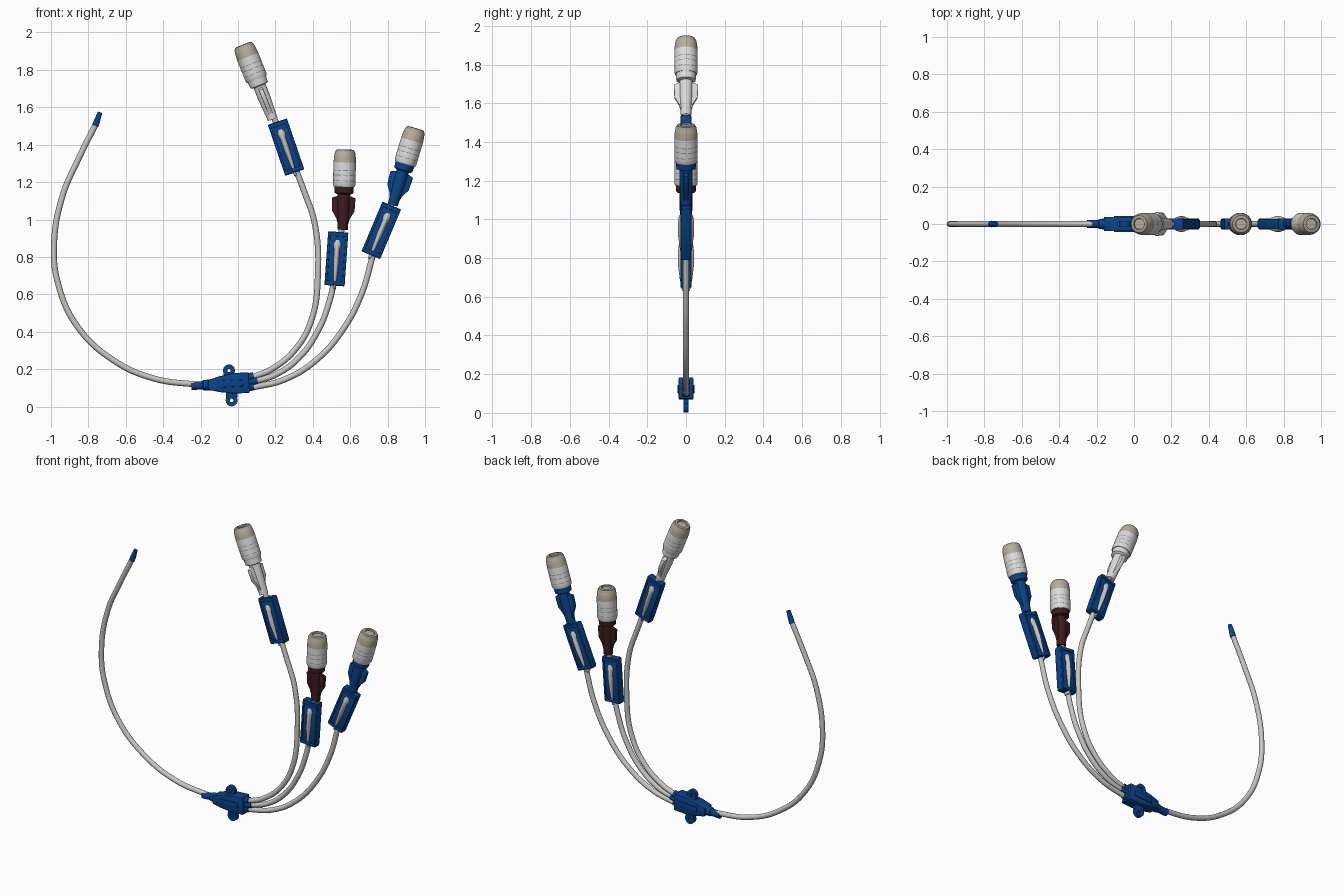
import bpy, bmesh, math
from mathutils import Matrix

if "Cube" in bpy.data.objects:
    bpy.data.objects.remove(bpy.data.objects["Cube"])


def material(name, rgb):
    m = bpy.data.materials.new(name)
    m.use_nodes = True
    m.diffuse_color = (*rgb, 1)
    bsdf = m.node_tree.nodes["Principled BSDF"]
    bsdf.inputs["Base Color"].default_value = (*rgb, 1)
    bsdf.inputs["Roughness"].default_value = 0.5
    return m


BLUE = material("blue plastic", (0.003, 0.056, 0.25))
TUBE = material("grey tubing", (0.58, 0.57, 0.55))
WHITE = material("white plastic", (0.71, 0.71, 0.71))
BEIGE = material("beige cap", (0.47, 0.42, 0.33))
RIM = material("grey cap rim", (0.36, 0.34, 0.31))
BROWN = material("dark brown plastic", (0.046, 0.012, 0.013))
MARK = material("grey marking", (0.25, 0.25, 0.26))
parts = []


def frame(x, z, tilt=0, spin=0):
    """Local z leans towards +x by tilt; spin turns about local z."""
    return (Matrix.Translation((x, 0, z)) @ Matrix.Rotation(tilt, 4, 'Y')
            @ Matrix.Rotation(spin, 4, 'Z'))


def finish(name, bm, where, mats, bevel=0):
    bmesh.ops.recalc_face_normals(bm, faces=bm.faces)
    me = bpy.data.meshes.new(name)
    bm.to_mesh(me)
    bm.free()
    ob = bpy.data.objects.new(name, me)
    bpy.context.collection.objects.link(ob)
    ob.matrix_world = where
    for m in mats:
        me.materials.append(m)
    if bevel:
        b = ob.modifiers.new("bevel", 'BEVEL')
        b.width, b.segments = bevel, 2
    parts.append(ob)
    return ob


def lathe(name, profile, where, *mats, squash=1, sides=32):
    bm = bmesh.new()
    vs = [bm.verts.new((r, 0, z)) for r, z in profile]
    es = [bm.edges.new(p) for p in zip(vs, vs[1:])]
    bmesh.ops.spin(bm, geom=vs + es, cent=(0, 0, 0), axis=(0, 0, 1),
                   angle=math.tau, steps=sides, use_duplicate=False)
    bmesh.ops.remove_doubles(bm, verts=bm.verts, dist=1e-5)
    bmesh.ops.scale(bm, vec=(squash, 1, 1), verts=bm.verts)
    return finish(name, bm, where, mats)


def plate(name, outline, half, where, mat, bevel=0.003):
    """Outline in local x, z, extruded to +-half in y."""
    bm = bmesh.new()
    f = bm.faces.new([bm.verts.new((x, -half, z)) for x, z in outline])
    new = bmesh.ops.extrude_face_region(bm, geom=[f])["geom"]
    bmesh.ops.translate(bm, vec=(0, 2 * half, 0),
                        verts=[v for v in new if isinstance(v, bmesh.types.BMVert)])
    return finish(name, bm, where, [mat], bevel)


def box(name, w, half, h, where, mat, at=(0, 0), bevel=0.003):
    x, z = at
    pts = [(x + i * w / 2, z + k * h / 2) for i, k in ((-1, -1), (1, -1), (1, 1), (-1, 1))]
    return plate(name, pts, half, where, mat, bevel)


def tube(name, points, radius):
    cu = bpy.data.curves.new(name, 'CURVE')
    cu.dimensions = '3D'
    cu.bevel_depth, cu.bevel_resolution, cu.resolution_u = radius, 4, 10
    cu.use_fill_caps = True
    sp = cu.splines.new('BEZIER')
    sp.bezier_points.add(len(points) - 1)
    for p, (x, z) in zip(sp.bezier_points, points):
        p.co = (x, 0, z)
        p.handle_left_type = p.handle_right_type = 'AUTO'
    ob = bpy.data.objects.new(name, cu)
    bpy.context.collection.objects.link(ob)
    cu.materials.append(TUBE)
    parts.append(ob)


def clamp(name, x, z, tilt):
    w = frame(x, z, tilt)
    box(name + "_plate", 0.108, 0.022, 0.288, w, BLUE)
    for s in (-1, 1):
        box(name + "_end_ridge", 0.1, 0.029, 0.02, w, BLUE, (0, s * 0.13))
        box(name + "_side_rail", 0.012, 0.028, 0.27, w, BLUE, (s * 0.046, 0))
    # tubing pressed into an oval through the clamp, with a rounded upper end
    lathe(name + "_pinched_tube",
          [(0, -0.17), (0.02, -0.16), (0.032, -0.1), (0.042, -0.02), (0.042, 0.04),
           (0.037, 0.08), (0.025, 0.1), (0, 0.108)], w, TUBE, squash=0.42, sides=24)
    lathe(name + "_tube_bulb",
          [(0, 0.01), (0.022, 0.03), (0.034, 0.06), (0.036, 0.08), (0.026, 0.1), (0, 0.11)],
          w, TUBE, squash=0.72, sides=24)


def connector(name, x, z, tilt, spin, body):
    w = frame(x, z, tilt, spin)
    lathe(name + "_luer",
          [(0, 0), (0.027, 0), (0.03, 0.06), (0.034, 0.13), (0.034, 0.19),
           (0.05, 0.196), (0.053, 0.24), (0, 0.24)], w, body)
    wing = [(0.025, 0.02), (0.036, 0.06), (0.06, 0.1), (0.063, 0.17), (0.035, 0.18)]
    plate(name + "_luer_wings", wing + [(-a, b) for a, b in reversed(wing)], 0.012, w, body)
    # cap: white skirt with dashed lines, beige crown, grey rim round a shallow well
    lines = [0.26, 0.29, 0.315]
    prof = [(0, 0.23), (0.056, 0.23), (0.06, 0.24)]
    for h in lines:
        prof += [(0.06, h), (0.06, h + 0.004)]
    prof += [(0.06, 0.36), (0.058, 0.39), (0.054, 0.415), (0.046, 0.428),
             (0.03, 0.43), (0.028, 0.422), (0, 0.422)]
    cap = lathe(name + "_cap", prof, w, WHITE, BEIGE, MARK, RIM, sides=40)
    for f in cap.data.polygons:
        c = f.center
        if c.z > 0.418 and math.hypot(c.x, c.y) > 0.029:
            f.material_index = 3
        elif c.z > 0.36:
            f.material_index = 1
        elif any(h < c.z < h + 0.004 for h in lines):
            seg = int((math.atan2(c.y, c.x) + math.pi) / math.tau * 40)
            f.material_index = 2 if seg % 4 else 0


# long tube and its tip
tube("main_tube", [(-0.755, 1.52), (-0.85, 1.33), (-0.94, 1.12), (-0.984, 0.85), (-0.96, 0.65),
                   (-0.86, 0.43), (-0.67, 0.25), (-0.45, 0.15), (-0.2, 0.115)], 0.016)
lathe("tube_tip", [(0, 0), (0.0175, 0), (0.0165, 0.03), (0.012, 0.078), (0, 0.078)],
      frame(-0.764, 1.5, 0.35), BLUE, sides=16)

# three branches
tube("inner_branch_tube", [(0.07, 0.155), (0.18, 0.2), (0.31, 0.31), (0.395, 0.47), (0.427, 0.7),
                           (0.41, 0.98), (0.35, 1.16), (0.26, 1.39), (0.19, 1.55)], 0.016)
tube("middle_branch_tube", [(0.07, 0.13), (0.2, 0.17), (0.33, 0.265), (0.43, 0.41), (0.485, 0.55),
                            (0.515, 0.68), (0.53, 0.8), (0.56, 0.98)], 0.016)
tube("outer_branch_tube", [(0.07, 0.1), (0.25, 0.145), (0.42, 0.25), (0.56, 0.41), (0.66, 0.6),
                           (0.725, 0.82), (0.766, 0.944), (0.825, 1.09)], 0.016)
clamp("inner_clamp", 0.257, 1.387, -0.33)
clamp("middle_clamp", 0.526, 0.79, 0.07)
clamp("outer_clamp", 0.766, 0.942, 0.4)
connector("inner_connector", 0.186, 1.536, -0.38, math.pi / 2, WHITE)
connector("middle_connector", 0.56, 0.945, 0.03, 0, BROWN)
connector("outer_connector", 0.827, 1.077, 0.29, 0, BLUE)

# junction hub: nozzle, tapered body, raised panel, outlets
hub = frame(-0.05, 0.122, -0.06)
lathe("hub_nozzle", [(0, -0.2), (0.022, -0.2), (0.022, -0.14), (0.027, -0.135), (0.034, -0.05), (0, -0.05)],
      frame(-0.05, 0.122, math.pi / 2 - 0.06), BLUE, sides=20)
taper = [(-0.11, 0.026), (-0.05, 0.042), (0.03, 0.055), (0.11, 0.055)]
plate("hub_body", taper + [(x, -z) for x, z in reversed(taper)], 0.038, hub, BLUE, 0.006)
box("hub_raised_panel", 0.13, 0.044, 0.036, hub, BLUE, (0.01, 0))
for z, length in ((0.155, 0.04), (0.128, 0.06), (0.1, 0.04)):
    lathe("hub_outlet", [(0, 0), (0.022, 0), (0.021, length), (0, length)],
          frame(0.045, z, math.pi / 2 - 0.2), BLUE, sides=16)

# suture ears with ring ends
for s, x in ((1, -0.048), (-1, -0.034)):
    ear_z = 0.113 + s * 0.08
    box("hub_ear_arm", 0.06, 0.014, 0.054, frame(x, 0.113 + s * 0.04), BLUE)
    lathe("hub_ear_ring", [(0.009, -0.013), (0.032, -0.013), (0.032, 0.013), (0.009, 0.013), (0.009, -0.013)],
          frame(x, ear_z) @ Matrix.Rotation(math.pi / 2, 4, 'X'), BLUE, sides=24)

# turn curves to meshes and smooth the rounded surfaces
bpy.ops.object.select_all(action='DESELECT')
for ob in parts:
    ob.select_set(True)
bpy.context.view_layer.objects.active = parts[0]
bpy.ops.object.convert(target='MESH')
bpy.ops.object.shade_smooth_by_angle(angle=math.radians(35))
